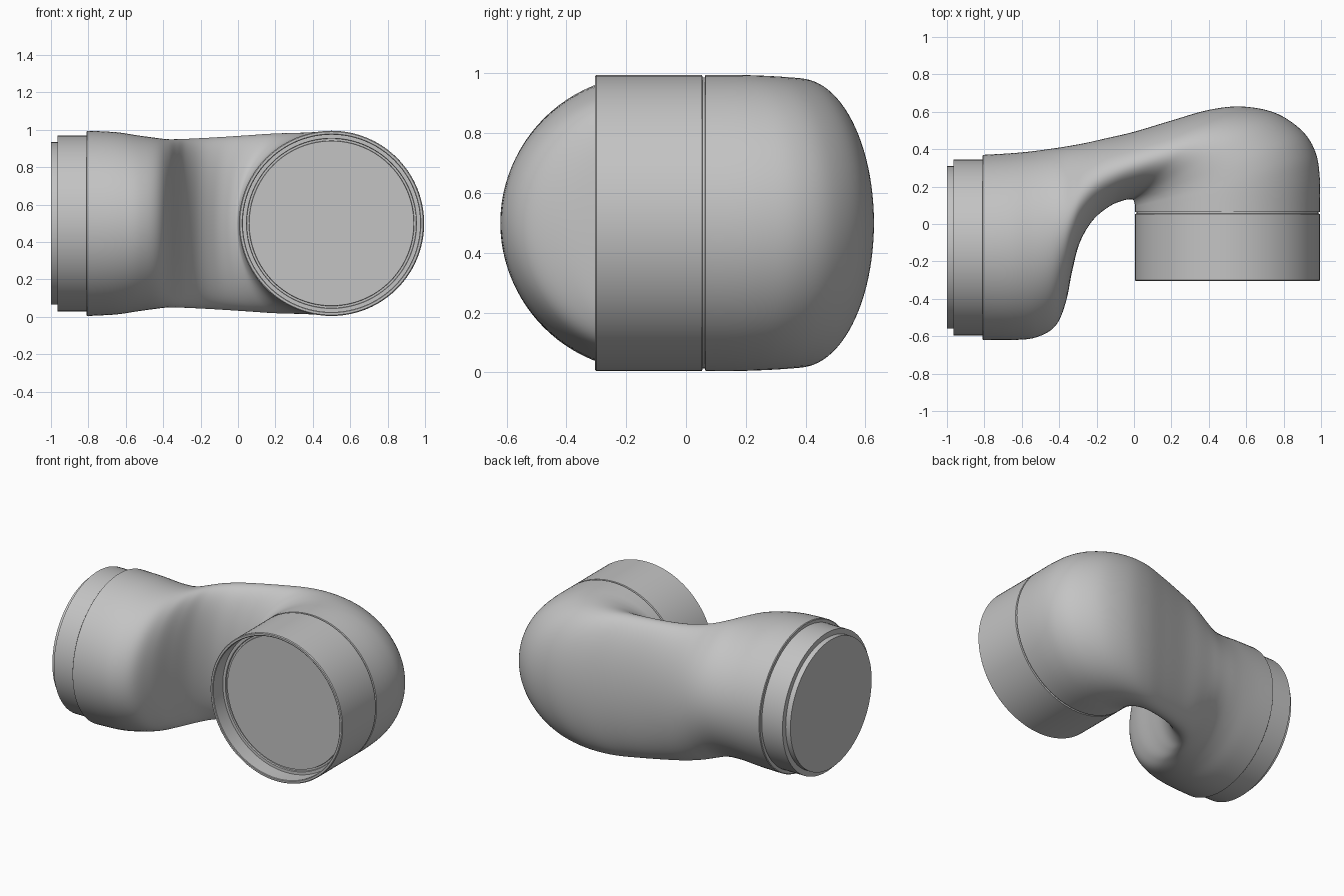
import bpy, bmesh, math
from mathutils import Vector

cube = bpy.data.objects.get("Cube")
if cube:
    bpy.data.objects.remove(cube, do_unlink=True)

SEG = 96
R = 0.495
MID = 0.5  # height of the joint's centre plane

grey = bpy.data.materials.new("light grey")
grey.use_nodes = True
colour = (0.55, 0.55, 0.55, 1)
grey.diffuse_color = colour
grey.node_tree.nodes["Principled BSDF"].inputs["Base Color"].default_value = colour


def ring(bm, a, b, h):
    """Upright elliptical ring spanning plan points a and b, with half height h."""
    centre, half = (a + b) / 2, (b - a) / 2
    verts = []
    for i in range(SEG):
        t = math.tau * i / SEG
        p = centre + half * math.cos(t)
        verts.append(bm.verts.new((p.x, p.y, MID + h * math.sin(t))))
    return verts


def skin(name, sections, cap_start=False, cap_end=False):
    """Join a list of (a, b, h) rings into one smooth shell."""
    bm = bmesh.new()
    rings = [ring(bm, *s) for s in sections]
    for r0, r1 in zip(rings, rings[1:]):
        for i in range(SEG):
            j = (i + 1) % SEG
            bm.faces.new((r0[i], r0[j], r1[j], r1[i]))
    if cap_start:
        bm.faces.new(rings[0])
    if cap_end:
        bm.faces.new(rings[-1])
    bmesh.ops.recalc_face_normals(bm, faces=bm.faces)
    mesh = bpy.data.meshes.new(name)
    bm.to_mesh(mesh)
    bm.free()
    obj = bpy.data.objects.new(name, mesh)
    bpy.context.collection.objects.link(obj)
    mesh.materials.append(grey)
    bpy.ops.object.select_all(action="DESELECT")
    obj.select_set(True)
    bpy.context.view_layer.objects.active = obj
    bpy.ops.object.shade_smooth_by_angle(angle=math.radians(35))
    return obj


def turned(centre, across, along, profile):
    """Round sections from (distance, radius) pairs along an axis."""
    c, u, w = Vector(centre), Vector(across), Vector(along)
    return [(c + w * d - u * r, c + w * d + u * r, r) for d, r in profile]


def spline(p0, p1, p2, p3, t):
    return 0.5 * (2 * p1 + (p2 - p0) * t + (2 * p0 - 5 * p1 + 4 * p2 - p3) * t * t
                  + (3 * p1 - p0 - 3 * p2 + p3) * t ** 3)


# Curved body: inner plan point, outer plan point, half height
keys = [
    ((-0.80, -0.62), (-0.80, 0.37), R),
    ((-0.64, -0.62), (-0.66, 0.378), 0.487),
    ((-0.52, -0.605), (-0.55, 0.388), 0.470),
    ((-0.42, -0.545), (-0.46, 0.40), 0.457),
    ((-0.365, -0.42), (-0.39, 0.41), 0.45),
    ((-0.33, -0.25), (-0.32, 0.422), 0.45),
    ((-0.29, -0.10), (-0.25, 0.435), 0.452),
    ((-0.22, 0.02), (-0.15, 0.458), 0.456),
    ((-0.13, 0.095), (0.0, 0.493), 0.463),
    ((-0.06, 0.125), (0.20, 0.553), 0.472),
    ((-0.02, 0.132), (0.40, 0.61), 0.48),
    ((-0.005, 0.130), (0.58, 0.628), 0.483),
    ((0.0, 0.122), (0.76, 0.592), 0.486),
    ((0.003, 0.112), (0.90, 0.497), 0.49),
    ((0.005, 0.10), (0.97, 0.385), 0.493),
    ((0.005, 0.088), (0.993, 0.25), R),
    ((0.005, 0.065), (0.995, 0.065), R),
]
rows = [(Vector(a), Vector(b), h) for a, b, h in keys]
padded = [rows[0]] + rows + [rows[-1]]
sections = []
STEPS = 6
for k in range(len(rows) - 1):
    for s in range(STEPS):
        quad = padded[k:k + 4]
        sections.append(tuple(spline(*(q[n] for q in quad), s / STEPS) for n in range(3)))
sections.append(rows[-1])
skin("curved_body", sections)

# Side coupling: shoulder, collar and closed spigot, measured from the body outwards
skin("side_coupling", turned((-0.80, -0.125), (0, 1), (-1, 0), [
    (0.0, R), (0.006, R), (0.01, 0.49), (0.01, 0.47),
    (0.165, 0.47), (0.165, 0.435), (0.20, 0.435)]), cap_end=True)

# Front sleeve: seam groove, outer wall, rounded rim, inner wall, step and end disc
skin("front_sleeve", turned((0.5, 0.065), (1, 0), (0, -1), [
    (0.0, R), (0.002, 0.487), (0.009, 0.487), (0.012, R),
    (0.365, R), (0.37, 0.49), (0.37, 0.478), (0.367, 0.474),
    (0.265, 0.474), (0.265, 0.455), (0.255, 0.453),
    (0.255, 0.442), (0.265, 0.44)]), cap_end=True)
